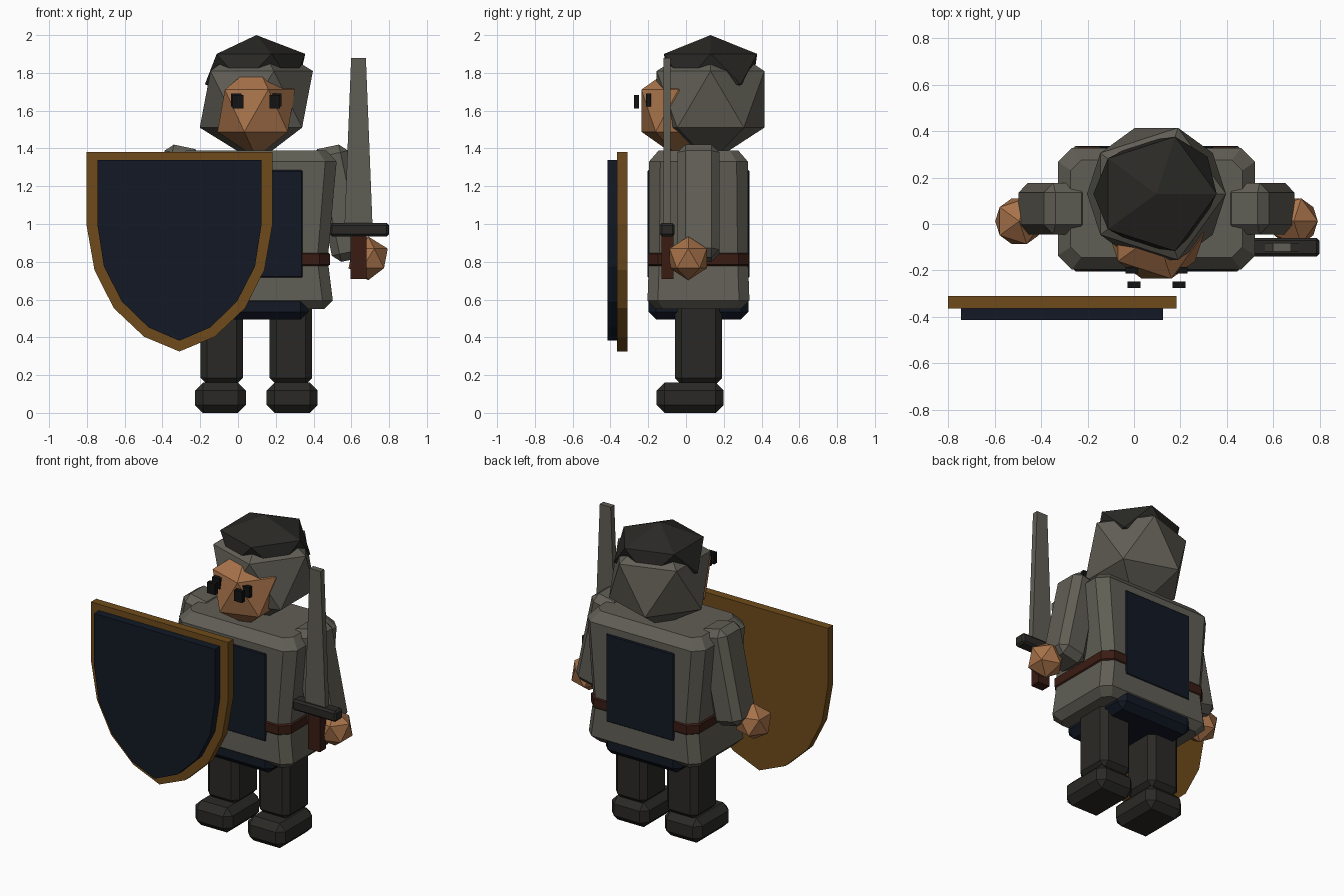
import bpy, bmesh, math
from mathutils import Matrix, Vector

if "Cube" in bpy.data.objects:
    bpy.data.objects.remove(bpy.data.objects["Cube"])

CX, CY = 0.097, 0.066  # body axis (the shield pushes the body off centre)


def material(name, r, g, b):
    m = bpy.data.materials.new(name)
    m.diffuse_color = (r, g, b, 1)
    m.use_nodes = True
    m.node_tree.nodes["Principled BSDF"].inputs["Base Color"].default_value = m.diffuse_color
    return m


MAIL = material("mail_grey", 0.117, 0.112, 0.09)
DARK = material("dark_grey", 0.023, 0.022, 0.019)
NAVY = material("navy", 0.006, 0.0095, 0.018)
SKIN = material("skin", 0.39, 0.17, 0.068)
BROWN = material("leather", 0.042, 0.012, 0.0065)
GOLD = material("gold", 0.156, 0.071, 0.011)
BLACK = material("black", 0.006, 0.006, 0.006)


def finish(name, bm, mat):
    bmesh.ops.recalc_face_normals(bm, faces=bm.faces)
    me = bpy.data.meshes.new(name)
    bm.to_mesh(me)
    bm.free()
    me.materials.append(mat)
    ob = bpy.data.objects.new(name, me)
    bpy.context.collection.objects.link(ob)
    return ob


def box(name, centre, size, mat, bevel=0.0, taper=1.0, tilt=0.0):
    """Chamfered box; taper scales the top in x, tilt turns it about y."""
    bm = bmesh.new()
    bmesh.ops.create_cube(bm, size=1)
    for v in bm.verts:
        if v.co.z > 0:
            v.co.x *= taper
        v.co = Vector(a * b for a, b in zip(v.co, size))
    if bevel:
        bmesh.ops.bevel(bm, geom=bm.edges[:], offset=bevel, segments=1,
                        profile=0.5, affect='EDGES')
    bm.transform(Matrix.Translation(centre) @ Matrix.Rotation(math.radians(tilt), 4, 'Y'))
    return finish(name, bm, mat)


def ball(name, centre, radii, mat, ragged=False):
    """Twenty-sided ball, stretched; ragged leaves two points on the lower ring."""
    bm = bmesh.new()
    bmesh.ops.create_icosphere(bm, subdivisions=1, radius=1)
    if ragged:
        for v in bm.verts:
            if v.co.z < 0:
                point = v.co.x < -0.8 or (v.co.x > 0.5 and v.co.y > 0)
                k = 1.05 if point else 0.91
                v.co.x *= k
                v.co.y *= k
    bm.transform(Matrix.Translation(centre) @ Matrix.Diagonal((*radii, 1)))
    return finish(name, bm, mat)


def loft(name, rings, mat):
    """Stack of corner-cut rectangles (z, half x, half y, corner cut)."""
    bm = bmesh.new()
    loops = []
    for z, hx, hy, c in rings:
        pts = [(hx, c - hy), (hx, hy - c), (hx - c, hy), (c - hx, hy),
               (-hx, hy - c), (-hx, c - hy), (c - hx, -hy), (hx - c, -hy)]
        loops.append([bm.verts.new((CX + x, CY + y, z)) for x, y in pts])
    for a, b in zip(loops, loops[1:]):
        for i in range(8):
            j = (i + 1) % 8
            bm.faces.new((a[i], a[j], b[j], b[i]))
    bm.faces.new(loops[0])
    bm.faces.new(loops[-1])
    return finish(name, bm, mat)


def plate(name, half, cx, y0, y1, mat):
    """Mirrored outline (half width, z) extruded along y."""
    outline = half + [(-x, z) for x, z in reversed(half) if x > 0]
    bm = bmesh.new()
    face = bm.faces.new([bm.verts.new((cx + x, y0, z)) for x, z in outline])
    ext = bmesh.ops.extrude_face_region(bm, geom=[face])
    for v in ext["geom"]:
        if isinstance(v, bmesh.types.BMVert):
            v.co.y = y1
    return finish(name, bm, mat)


# legs, feet, arms and hands on both sides
for side, s in (("left", -1), ("right", 1)):
    box(f"{side}_leg", (CX + s * 0.183, CY, 0.375), (0.225, 0.25, 0.45), DARK, 0.035)
    box(f"{side}_foot", (CX + s * 0.19, 0.022, 0.08), (0.27, 0.355, 0.16), DARK, 0.042)
    box(f"{side}_arm", (CX + s * 0.443, CY, 1.11), (0.20, 0.222, 0.61), MAIL, 0.042, 1, -12 * s)
    ball(f"{side}_hand", (CX + s * 0.592, 0.012, 0.818), (0.116,) * 3, SKIN)

# mail coat, flaring at shoulders and hem
loft("torso", [(0.55, 0.36, 0.225, 0.04), (0.595, 0.405, 0.27, 0.055),
               (0.81, 0.378, 0.262, 0.055), (1.33, 0.425, 0.262, 0.06),
               (1.39, 0.37, 0.21, 0.045)], MAIL)
loft("belt", [(0.775, 0.378, 0.26, 0.055), (0.785, 0.39, 0.268, 0.055),
              (0.84, 0.39, 0.268, 0.055), (0.85, 0.378, 0.26, 0.055)], BROWN)

# cloth tunic: hem below the coat, panels on chest and back
box("tunic_hem", (CX, CY, 0.60), (0.55, 0.53, 0.21), NAVY, 0.04)
for name, s in (("chest_panel", -1), ("back_panel", 1)):
    box(name, (CX, CY + s * 0.25, 1.0), (0.49, 0.04, 0.57), NAVY, 0.006)

# head, face and cap
ball("hood", (CX, 0.13, 1.66), (0.335,) * 3, MAIL)
ball("face", (CX, -0.04, 1.60), (0.23, 0.23, 0.25), SKIN)
ball("cap", (CX, 0.13, 1.82), (0.29, 0.29, 0.18), DARK, ragged=True)
for side, s in (("left", -1), ("right", 1)):
    box(f"{side}_eye", (CX + s * 0.107, -0.199, 1.657), (0.055, 0.028, 0.068), BLACK)
    box(f"{side}_outer_eye", (CX + s * 0.097, -0.262, 1.648), (0.057, 0.028, 0.072), BLACK)

# sword
box("sword_grip", (0.638, -0.098, 0.83), (0.085, 0.065, 0.24), BROWN)
box("sword_guard", (0.642, -0.1, 0.97), (0.315, 0.08, 0.07), DARK, 0.012)
box("sword_blade", (0.638, -0.1, 1.425), (0.15, 0.038, 0.91), MAIL, 0, 0.52)

# shield: gold rim plate with a navy plate in front
plate("shield_rim", [(0.493, 1.38), (0.493, 1.0), (0.45, 0.757), (0.348, 0.555),
                     (0.187, 0.403), (0, 0.325)], -0.31, -0.364, -0.31, GOLD)
plate("shield_front", [(0.435, 1.34), (0.435, 1.0), (0.40, 0.775), (0.305, 0.59),
                       (0.163, 0.452), (0, 0.382)], -0.31, -0.415, -0.36, NAVY)
